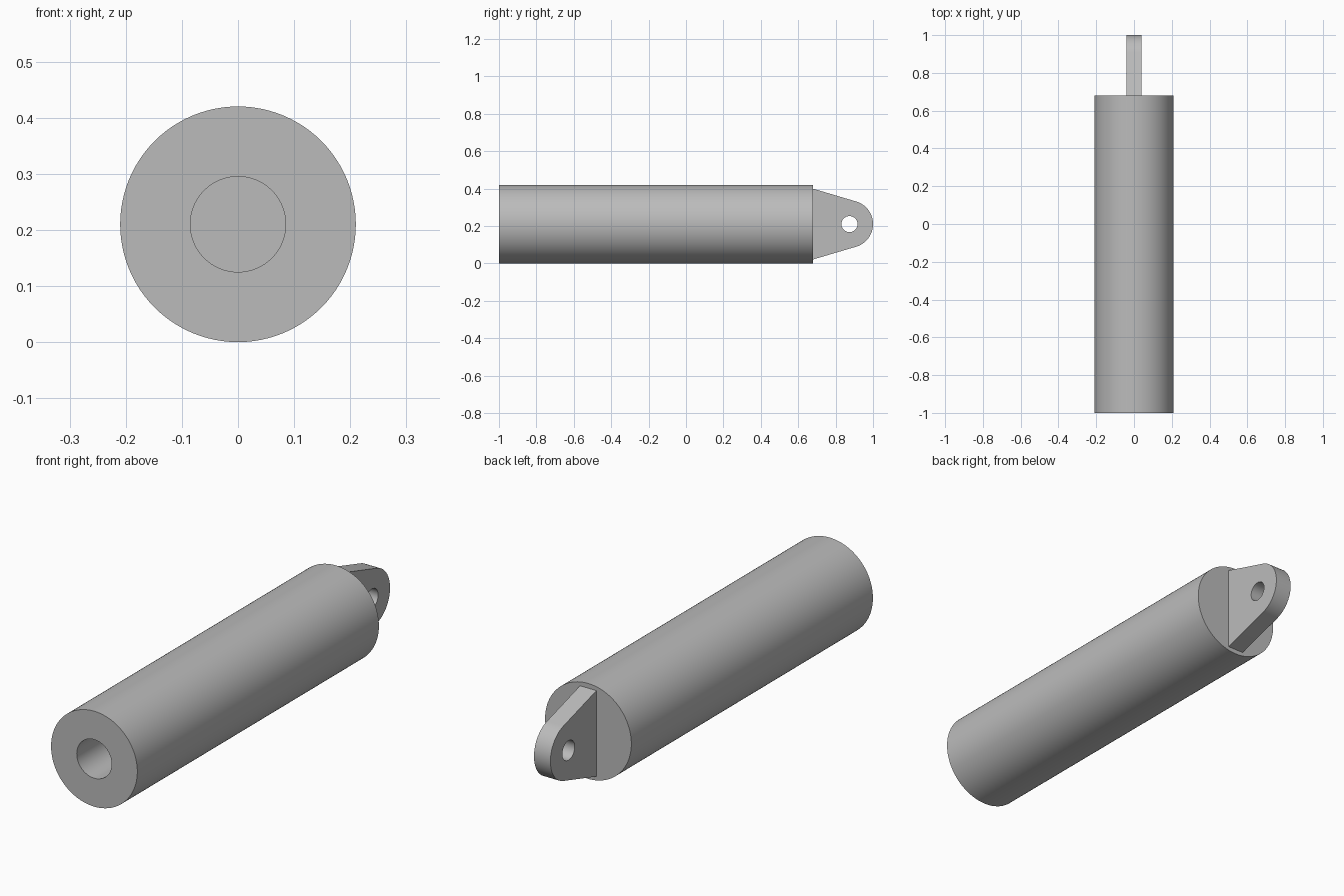
import bpy, bmesh
from math import cos, sin, pi, radians
from mathutils import Vector

cube = bpy.data.objects.get("Cube")
if cube:
    bpy.data.objects.remove(cube, do_unlink=True)

RADIUS = 0.21
BODY_END = 0.68

grey = bpy.data.materials.new("plain grey metal")
grey.use_nodes = True
grey.diffuse_color = (0.5, 0.5, 0.5, 1)
grey.node_tree.nodes["Principled BSDF"].inputs["Base Color"].default_value = (0.5, 0.5, 0.5, 1)


def finish(bm, name):
    """Turn a bmesh into a shaded object with the metal material."""
    bmesh.ops.recalc_face_normals(bm, faces=bm.faces)
    mesh = bpy.data.meshes.new(name)
    bm.to_mesh(mesh)
    bm.free()
    mesh.materials.append(grey)
    obj = bpy.data.objects.new(name, mesh)
    bpy.context.collection.objects.link(obj)
    bpy.ops.object.select_all(action="DESELECT")
    obj.select_set(True)
    bpy.context.view_layer.objects.active = obj
    bpy.ops.object.shade_smooth_by_angle(angle=radians(30))
    return obj


# Barrel: profile with a blind bore, turned around the long axis
bore, bore_end = 0.085, 0.56
profile = [(0, bore_end), (bore, bore_end), (bore, -1), (RADIUS, -1),
           (RADIUS, BODY_END), (0, BODY_END)]
bm = bmesh.new()
verts = [bm.verts.new((r, y, RADIUS)) for r, y in profile]
edges = [bm.edges.new(pair) for pair in zip(verts, verts[1:])]
bmesh.ops.spin(bm, geom=verts + edges, cent=(0, 0, RADIUS), axis=(0, 1, 0),
               angle=2 * pi, steps=96)
bmesh.ops.remove_doubles(bm, verts=bm.verts, dist=0.0001)
finish(bm, "barrel")

# Mounting lug: tapered plate with a rounded tip and a pin hole
half_thick, tip, hole = 0.04, 0.126, 0.043
centre = Vector((-half_thick, 1 - tip, RADIUS))


def arc(radius, start, end, count):
    angles = [start + (end - start) * i / count for i in range(count + 1)]
    return [centre + Vector((0, radius * cos(a), radius * sin(a))) for a in angles]


root = BODY_END - 0.01
outline = [Vector((-half_thick, root, RADIUS - 0.192))]
outline += arc(tip, -radians(74), radians(74), 40)
outline += [Vector((-half_thick, root, RADIUS + 0.192))]

bm = bmesh.new()
edges = []
for loop in (outline, arc(hole, 0, 2 * pi, 48)[:-1]):
    verts = [bm.verts.new(p) for p in loop]
    edges += [bm.edges.new(pair) for pair in zip(verts, verts[1:] + verts[:1])]
bmesh.ops.triangle_fill(bm, edges=edges, use_beauty=True, normal=(1, 0, 0))
side = bmesh.ops.extrude_face_region(bm, geom=bm.faces[:], use_keep_orig=True)
moved = [v for v in side["geom"] if isinstance(v, bmesh.types.BMVert)]
bmesh.ops.translate(bm, verts=moved, vec=(2 * half_thick, 0, 0))
finish(bm, "mounting_lug")
